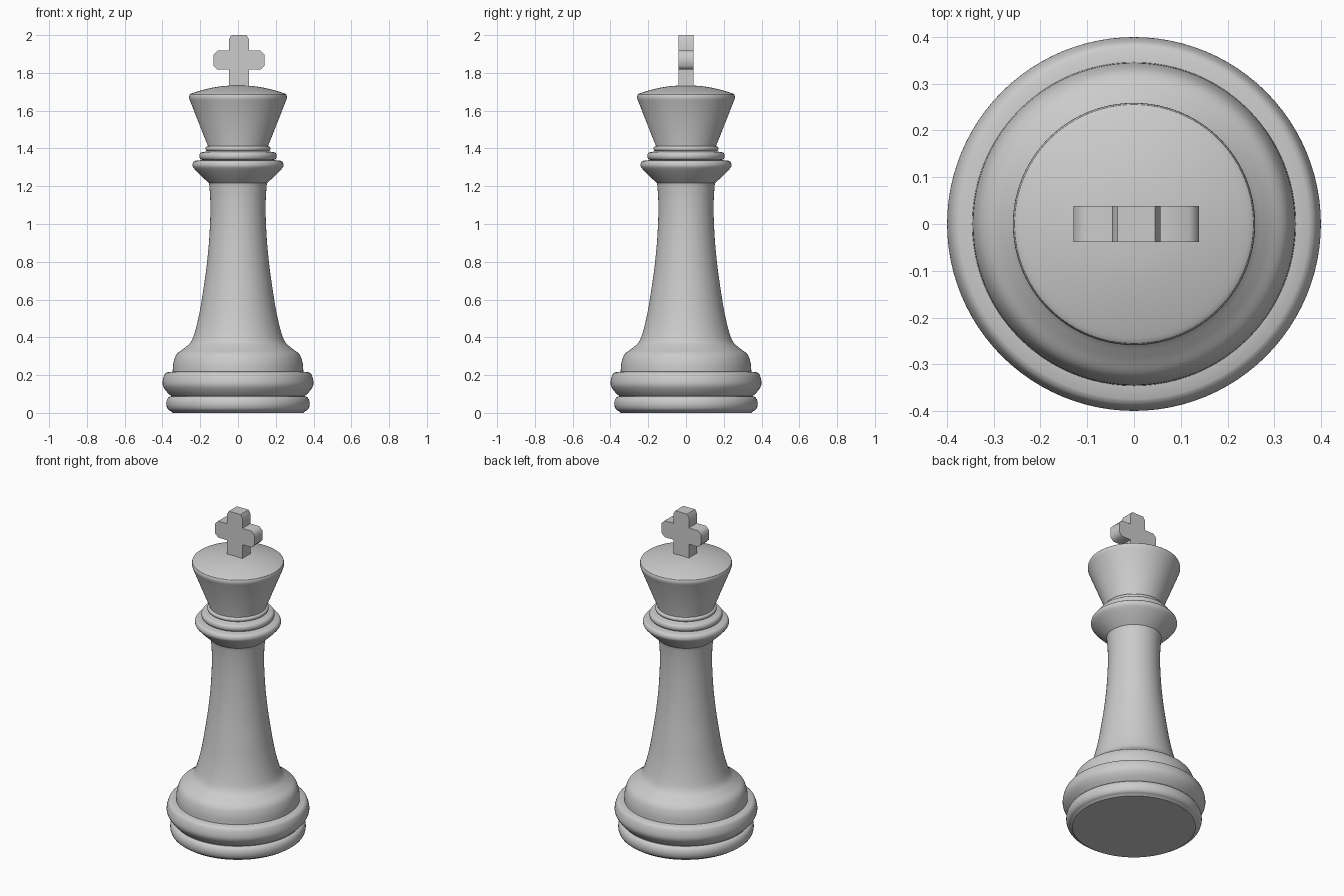
import bpy, bmesh, math

if "Cube" in bpy.data.objects:
    bpy.data.objects.remove(bpy.data.objects["Cube"])

def finish(bm, name, angle):
    bmesh.ops.recalc_face_normals(bm, faces=bm.faces)
    me = bpy.data.meshes.new(name)
    bm.to_mesh(me)
    bm.free()
    ob = bpy.data.objects.new(name, me)
    bpy.context.collection.objects.link(ob)
    bpy.ops.object.select_all(action='DESELECT')
    ob.select_set(True)
    bpy.context.view_layer.objects.active = ob
    bpy.ops.object.shade_smooth_by_angle(angle=math.radians(angle))
    return ob

def lathe(name, profile, steps=96):
    """Turn (radius, z) points around the z axis."""
    bm = bmesh.new()
    vs = [bm.verts.new((r, 0, z)) for r, z in profile]
    es = [bm.edges.new(p) for p in zip(vs, vs[1:])]
    bmesh.ops.spin(bm, geom=vs + es, cent=(0, 0, 0), axis=(0, 0, 1),
                   angle=2 * math.pi, steps=steps)
    bmesh.ops.remove_doubles(bm, verts=bm.verts, dist=1e-4)
    return finish(bm, name, 35)

def bead(r_in, r_out, z0, z1, n=10):
    """Rounded bulge between two heights."""
    return [(r_in + (r_out - r_in) * math.sin(math.pi * i / n),
             (z0 + z1) / 2 - (z1 - z0) / 2 * math.cos(math.pi * i / n))
            for i in range(n + 1)]

def smooth(pts, n=5):
    """Catmull-Rom curve through the points."""
    out, p = [], [pts[0]] + pts + [pts[-1]]
    for a, b, c, d in zip(p, p[1:], p[2:], p[3:]):
        for i in range(n):
            t = i / n
            out.append(tuple(0.5 * (2 * b[k] + (c[k] - a[k]) * t
                       + (2 * a[k] - 5 * b[k] + 4 * c[k] - d[k]) * t * t
                       + (3 * b[k] - a[k] - 3 * c[k] + d[k]) * t ** 3) for k in (0, 1)))
    return out + [pts[-1]]

# Turned body: foot rings, flared stem, collar and crown in one profile
foot = [(0, 0), (0.345, 0)] + bead(0.355, 0.38, 0.01, 0.088) \
    + smooth([(0.355, 0.09), (0.38, 0.115), (0.398, 0.145), (0.398, 0.175),
              (0.388, 0.205), (0.375, 0.215)], 3)
stem = smooth([(0.346, 0.218), (0.342, 0.265), (0.325, 0.31), (0.285, 0.342),
               (0.25, 0.375), (0.228, 0.43), (0.204, 0.53), (0.184, 0.65),
               (0.167, 0.77), (0.154, 0.9), (0.147, 1.03), (0.147, 1.13), (0.152, 1.205)])
collar = smooth([(0.155, 1.218), (0.19, 1.25), (0.232, 1.293), (0.241, 1.312),
                 (0.235, 1.33), (0.22, 1.336)], 3) \
    + [(0.19, 1.338)] + bead(0.19, 0.205, 1.34, 1.38) \
    + [(0.165, 1.384)] + bead(0.16, 0.172, 1.386, 1.412)
crown = [(0.16, 1.414), (0.255, 1.655)] \
    + smooth([(0.259, 1.668), (0.257, 1.682), (0.245, 1.692), (0.17, 1.714),
              (0.09, 1.729), (0, 1.735)], 4)
lathe("turned_body", foot + stem + collar + crown)

# Cross finial: softened outline extruded along y
cx, w, a, c = 0.005, 0.052, 0.134, 0.02
right = [(w, 1.70), (w, 1.817), (a - c, 1.817), (a, 1.817 + c), (a, 1.918 - c),
         (a - c, 1.918), (w, 1.918), (w, 2 - c), (w - c * 0.6, 2.0)]
outline = right + [(-x, z) for x, z in reversed(right)]
bm = bmesh.new()
face = bm.faces.new([bm.verts.new((cx + x, -0.039, z)) for x, z in outline])
ext = bmesh.ops.extrude_face_region(bm, geom=[face])
bmesh.ops.translate(bm, vec=(0, 0.078, 0),
                    verts=[v for v in ext["geom"] if isinstance(v, bmesh.types.BMVert)])
finish(bm, "cross_finial", 50)
